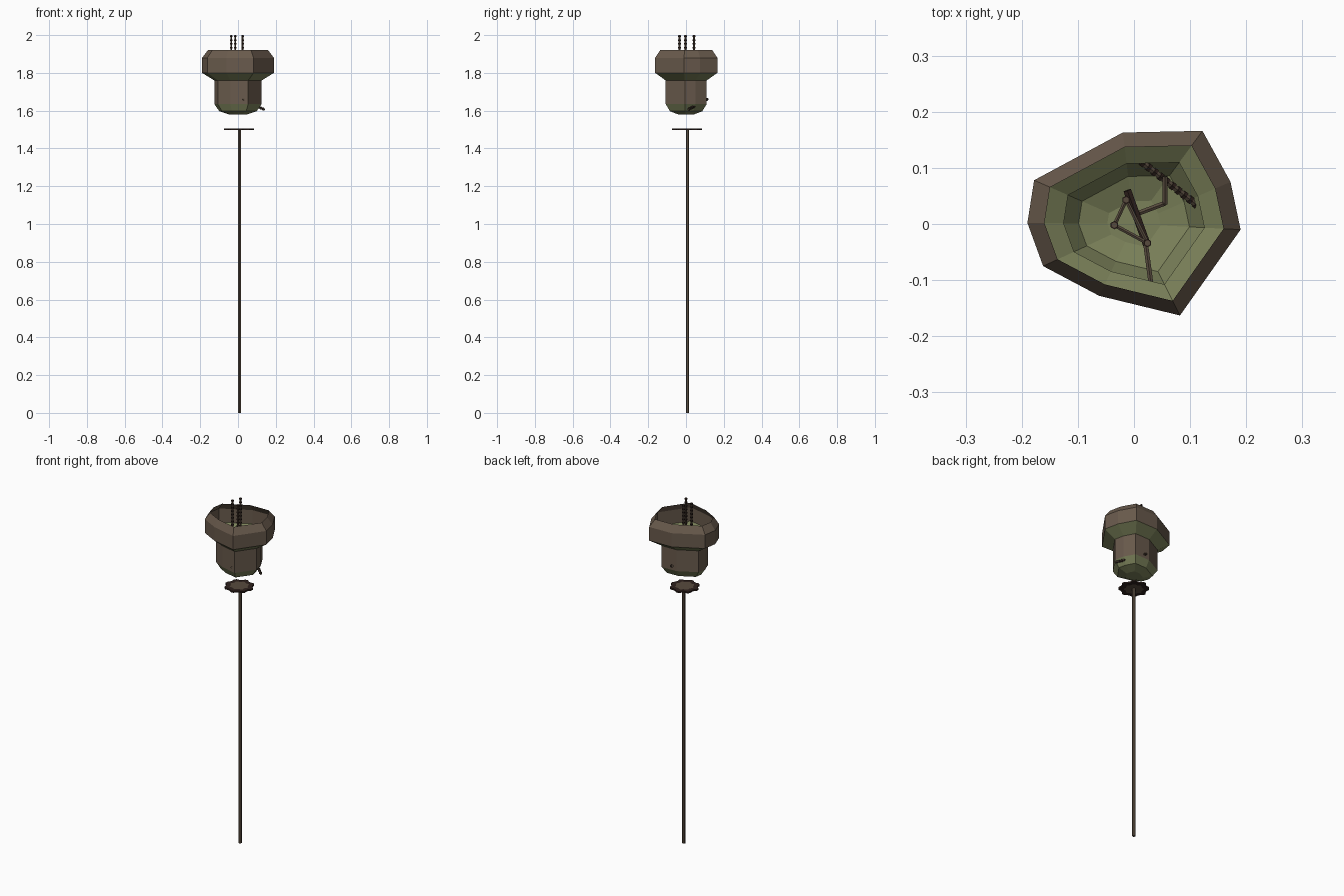
import bpy, bmesh, math
from mathutils import Vector

if "Cube" in bpy.data.objects:
    bpy.data.objects.remove(bpy.data.objects["Cube"])


def material(name, rgb):
    m = bpy.data.materials.new(name)
    m.diffuse_color = (*[(c / 255) ** 2.2 for c in rgb], 1)
    m.use_nodes = True
    m.node_tree.nodes["Principled BSDF"].inputs["Base Color"].default_value = m.diffuse_color
    return m


BROWN = material("brown metal", (104, 90, 77))
GREEN = material("olive green", (122, 128, 90))
DARK = material("dark iron", (50, 38, 34))
RUST = material("dull rod", (88, 76, 64))


def finish(name, bm, mats):
    me = bpy.data.meshes.new(name)
    bm.to_mesh(me)
    bm.free()
    for m in mats:
        me.materials.append(m)
    ob = bpy.data.objects.new(name, me)
    bpy.context.collection.objects.link(ob)
    return ob


def rod(name, a, b, r, mat, sides=6):
    a, b = Vector(a), Vector(b)
    bm = bmesh.new()
    bmesh.ops.create_cone(bm, cap_ends=True, segments=sides, radius1=r, radius2=r, depth=(b - a).length)
    ob = finish(name, bm, [mat])
    ob.rotation_mode = 'QUATERNION'
    ob.rotation_quaternion = (b - a).to_track_quat('Z', 'Y')
    ob.location = (a + b) / 2
    return ob


# irregular open bucket: one outline scaled through a profile
outline = [(-.178, .078), (-.19, .002), (-.162, -.075), (-.062, -.128), (.082, -.163),
           (.19, -.01), (.172, .075), (.122, .166), (-.02, .163)]
profile = [(.84, 1.92), (1, 1.88), (1, 1.80), (.66, 1.76), (.66, 1.635), (.52, 1.597), (.25, 1.58)]
bm = bmesh.new()
rings = [[bm.verts.new((x * s, y * s, z)) for x, y in outline] for s, z in profile]
n = len(outline)
for k in range(len(rings) - 1):
    for i in range(n):
        j = (i + 1) % n
        f = bm.faces.new((rings[k][i], rings[k + 1][i], rings[k + 1][j], rings[k][j]))
        f.material_index = 1 if k in (2, 4, 5) else 0   # undersides are green
bm.faces.new(rings[-1][::-1]).material_index = 1
finish("bucket", bm, [BROWN, GREEN])

# long pole
rod("pole", (.008, .008, 0), (.008, .008, 1.5), .009, RUST)

# scalloped plate on the pole, with a paler middle
bm = bmesh.new()
N = 32
pts = [(math.cos(2 * math.pi * i / N), math.sin(2 * math.pi * i / N), .08 if i % 4 < 2 else .07) for i in range(N)]
levels = [[bm.verts.new((.005 + c * r * s, .005 + d * r * s, z)) for c, d, r in pts]
          for s, z in ((.65, 1.497), (1, 1.497), (1, 1.506), (.65, 1.506))]
for k in range(3):
    for i in range(N):
        j = (i + 1) % N
        bm.faces.new((levels[k][i], levels[k][j], levels[k + 1][j], levels[k + 1][i]))
bm.faces.new(levels[3]).material_index = 1
bm.faces.new(levels[0][::-1]).material_index = 1
finish("scalloped_plate", bm, [DARK, RUST])

# three ringed hanging rods
tops = [(-.035, -.002), (.024, -.034), (-.014, .043)]
for i, (x, y) in enumerate(tops):
    rod(f"hanging_rod_{i}", (x, y, 1.64), (x, y, 2.0), .005, RUST)
    for k in range(18):
        z = 1.65 + k * .02
        rod(f"rod_ring_{i}_{k}", (x, y, z), (x, y, z + .008), .0075, DARK)
    x2, y2 = tops[(i + 1) % 3]
    rod(f"rod_link_{i}", (x, y, 1.66), (x2, y2, 1.66), .004, RUST)

# loose bars lying in the bucket
rod("thick_bar", (-.012, .06, 1.65), (.024, -.04, 1.64), .008, DARK)
rod("front_bar", (.02, -.03, 1.65), (.03, -.105, 1.66), .005, RUST)
rod("bent_bar_low", (.005, .018, 1.64), (.055, .037, 1.65), .005, RUST)
rod("bent_bar_high", (.055, .035, 1.65), (.055, .085, 1.66), .005, RUST)

# ribbed bar poking through the wall on both ends
a, b = Vector((.008, .115, 1.662)), Vector((.14, .012, 1.606))
rod("poking_bar", a, b, .006, RUST)
for k in range(12):
    p = a.lerp(b, .04 + k * .08)
    rod(f"poking_bar_rib_{k}", p, p + (b - a) * .035, .008, DARK)
